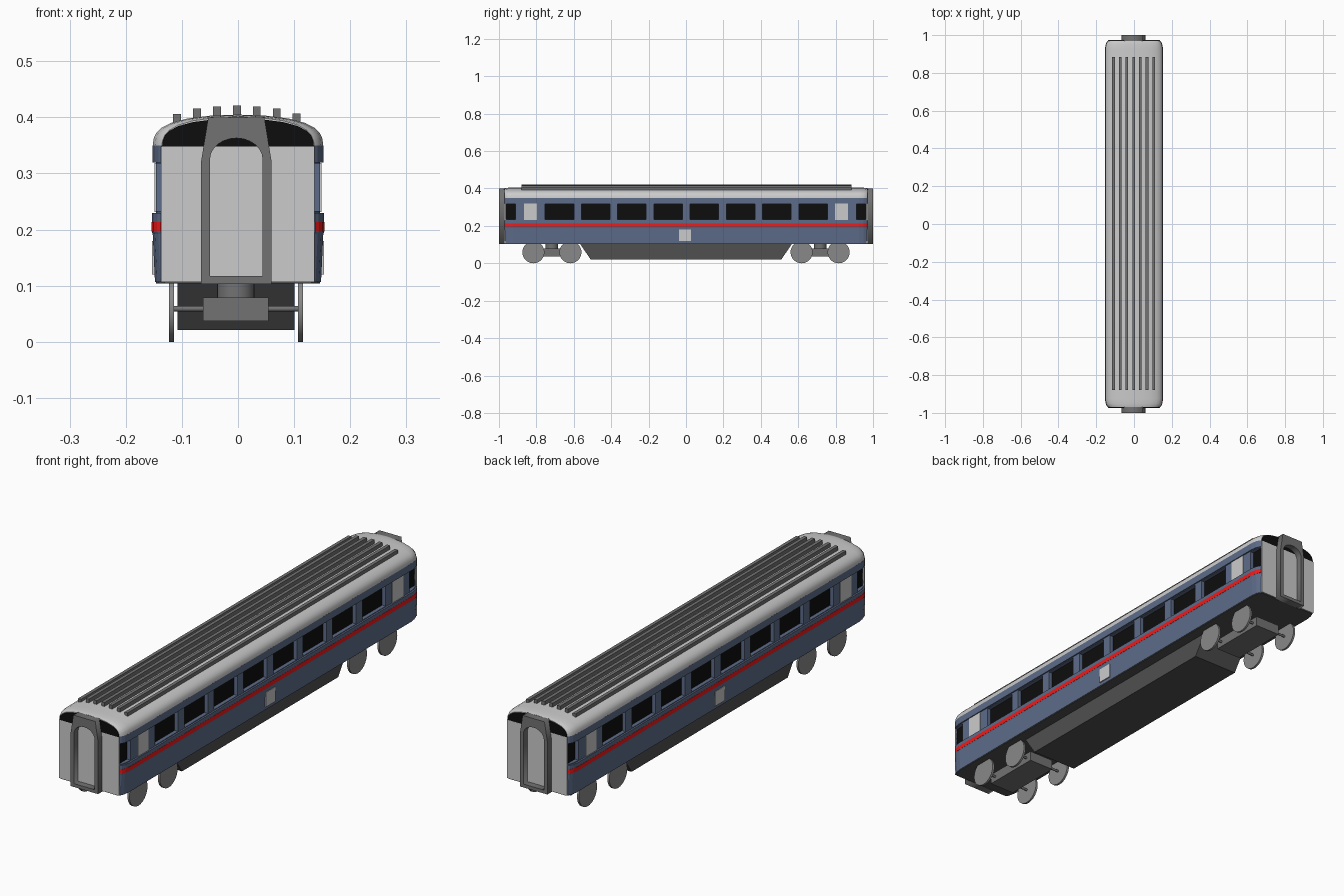
import bpy, bmesh, math
from mathutils import Matrix

if "Cube" in bpy.data.objects:
    bpy.data.objects.remove(bpy.data.objects["Cube"])


def material(name, r, g, b):
    m = bpy.data.materials.new(name)
    m.diffuse_color = (r, g, b, 1)
    m.use_nodes = True
    m.node_tree.nodes["Principled BSDF"].inputs["Base Color"].default_value = m.diffuse_color
    return m


BLUE = material("blue_paint", .11, .15, .25)
RED = material("red_paint", .9, .01, .01)
BLACK = material("black_glass", .004, .004, .004)
DARK = material("dark_metal", .08, .08, .08)
FRAME = material("frame_grey", .17, .17, .17)
WHEEL = material("wheel_grey", .25, .25, .25)


def make_object(name, bm, mat=None):
    bmesh.ops.recalc_face_normals(bm, faces=bm.faces)
    mesh = bpy.data.meshes.new(name)
    bm.to_mesh(mesh)
    bm.free()
    if mat:
        mesh.materials.append(mat)
    ob = bpy.data.objects.new(name, mesh)
    bpy.context.collection.objects.link(ob)
    return ob


def boxes(name, ranges, mat=None):
    """One object from boxes given as (x0, x1, y0, y1, z0, z1)."""
    bm = bmesh.new()
    for x0, x1, y0, y1, z0, z1 in ranges:
        m = (Matrix.Translation(((x0 + x1) / 2, (y0 + y1) / 2, (z0 + z1) / 2))
             @ Matrix.Diagonal((x1 - x0, y1 - y0, z1 - z0, 1)))
        bmesh.ops.create_cube(bm, size=1, matrix=m)
    return make_object(name, bm, mat)


def cylinder(name, loc, radius, depth, axis, mat, sides=32):
    rot = Matrix.Rotation(math.pi / 2, 4, 'Y') if axis == 'X' else Matrix()
    bm = bmesh.new()
    bmesh.ops.create_cone(bm, cap_ends=True, segments=sides, radius1=radius, radius2=radius,
                          depth=depth, matrix=Matrix.Translation(loc) @ rot)
    ob = make_object(name, bm, mat)
    smooth(ob)
    return ob


def smooth(ob):
    bpy.ops.object.select_all(action='DESELECT')
    ob.select_set(True)
    bpy.context.view_layer.objects.active = ob
    bpy.ops.object.shade_smooth_by_angle(angle=math.radians(35))


# Rounded plan corners: (y, sideways inset)
HALF = [(.97, .016), (.964, .010), (.95, .004), (.925, 0)]
STATIONS = [(-y, d) for y, d in HALF] + [(y, d) for y, d in reversed(HALF)]


def loft(name, half, mat=None, stations=STATIONS, drop=0):
    """Sweep a mirrored half profile (x, z) along y."""
    profile = half + [(-x, z) for x, z in reversed(half) if x > 0]
    bm = bmesh.new()
    rings = [[bm.verts.new((x * (1 - d / .153), y, z - drop * d)) for x, z in profile]
             for y, d in stations]
    n = len(profile)
    for a, b in zip(rings, rings[1:]):
        for i in range(n):
            j = (i + 1) % n
            bm.faces.new((a[i], a[j], b[j], b[i]))
    bm.faces.new(rings[0])
    bm.faces.new(rings[-1])
    return make_object(name, bm, mat)


# Body walls with raised belt and recessed window band
walls = loft("body_walls", [(.148, .107), (.152, .192), (.1535, .196), (.1535, .23), (.1465, .23),
                            (.1465, .32), (.152, .32), (.152, .35)], BLUE)
loft("red_stripe", [(.1542, .197), (.1542, .214)], RED)
loft("floor_plate", [(.146, .104), (.146, .109)], DARK)

# Roof
ROOF = [(.152, .349), (.1505, .362), (.146, .372), (.137, .381), (.12, .390),
        (.09, .398), (.05, .403), (0, .405)]
smooth(loft("roof", ROOF, drop=.25))
for i, top in enumerate([.406, .416, .419, .421, .419, .416, .407]):
    x = -.002 + (i - 3) * .0355
    boxes(f"roof_rib_{i + 1}", [(x - .007, x + .007, -.88, .885, top - .022, top)], FRAME)

# Window openings and panes
spans = [(-.753 + .1937 * i, -.600 + .1937 * i) for i in range(8)]
spans += [(-.966, -.912), (.912, .966)]


def both_sides(x0, x1, y0, y1, z0, z1):
    return [(x0, x1, y0, y1, z0, z1), (-x1, -x0, y0, y1, z0, z1)]


cuts, panes, blinds = [], [], []
for y0, y1 in spans:
    cuts += both_sides(.130, .17, y0, y1, .233, .318)
    panes += both_sides(.126, .1306, y0, y1, .233, .318)
for y in (-.832, .832):
    blinds += both_sides(.140, .149, y - .035, y + .035, .231, .319)
cutter = boxes("window_cutter", cuts)
cutter.hide_render = True
mod = walls.modifiers.new("windows", 'BOOLEAN')
mod.object = cutter
mod.operation = 'DIFFERENCE'
mod.solver = 'EXACT'
bpy.context.view_layer.objects.active = walls
bpy.ops.object.modifier_apply(modifier=mod.name)
bpy.data.objects.remove(cutter)
boxes("window_panes", panes, BLACK)
boxes("frosted_windows", blinds)
boxes("skirt_hatches", both_sides(.140, .1535, -.037, .027, .12, .18))


# End walls, dark roof ends and gangways
def gangway(name, y):
    outer = [(-.063, .103), (.063, .103), (.063, .32), (.05, .40), (-.05, .40), (-.063, .32)]
    inner = [(-.047, .117), (.047, .117)]
    inner += [(.047 * math.cos(a), .325 + .038 * math.sin(a))
              for a in (math.pi * k / 12 for k in range(13))]
    cu = bpy.data.curves.new(name, 'CURVE')
    cu.dimensions = '2D'
    cu.fill_mode = 'BOTH'
    cu.extrude = .016
    for pts in (outer, inner):
        sp = cu.splines.new('POLY')
        sp.points.add(len(pts) - 1)
        for p, (x, z) in zip(sp.points, pts):
            p.co = (x, z, 0, 1)
        sp.use_cyclic_u = True
    ob = bpy.data.objects.new(name, cu)
    bpy.context.collection.objects.link(ob)
    ob.location = (-.003, y, 0)
    ob.rotation_euler = (math.pi / 2, 0, 0)
    cu.materials.append(FRAME)
    bpy.ops.object.select_all(action='DESELECT')
    ob.select_set(True)
    bpy.context.view_layer.objects.active = ob
    bpy.ops.object.convert(target='MESH')


for s, side in ((-1, "front"), (1, "back")):
    ys = sorted((s * .966, s * .973))
    boxes(f"{side}_end_wall", [(-.137, .1365, ys[0], ys[1], .107, .348)])
    loft(f"{side}_roof_end", [(x * .89, .348 + (z - .35) * .91) for x, z in ROOF], BLACK,
         [(ys[0], 0), (ys[1] - .0005, 0)])
    gangway(f"{side}_gangway", s * .984)

# Underfloor equipment case with sloping ends
bm = bmesh.new()
ends = [(-.569, .107), (-.51, .021), (.51, .021), (.569, .107)]
left, right = ([bm.verts.new((x, y, z)) for y, z in ends] for x in (-.108, .101))
bm.faces.new(left)
bm.faces.new(right)
for i in range(4):
    j = (i + 1) % 4
    bm.faces.new((left[i], left[j], right[j], right[i]))
make_object("underfloor_case", bm, DARK)

# Bogies
for s, side in ((-1, "front"), (1, "back")):
    yc = s * .717
    boxes(f"{side}_bogie_frame", [(-.062, .054, yc - .125, yc + .125, .037, .079)], FRAME)
    cylinder(f"{side}_bogie_pivot", (-.004, yc, .092), .033, .032, 'Z', FRAME)
    for k in (-1, 1):
        yw = yc + k * .099
        cylinder(f"{side}_axle", (-.0035, yw, .059), .005, .23, 'X', FRAME, 12)
        for x in (-.1185, .1115):
            cylinder(f"{side}_wheel", (x, yw, .059), .059, .009, 'X', WHEEL)
